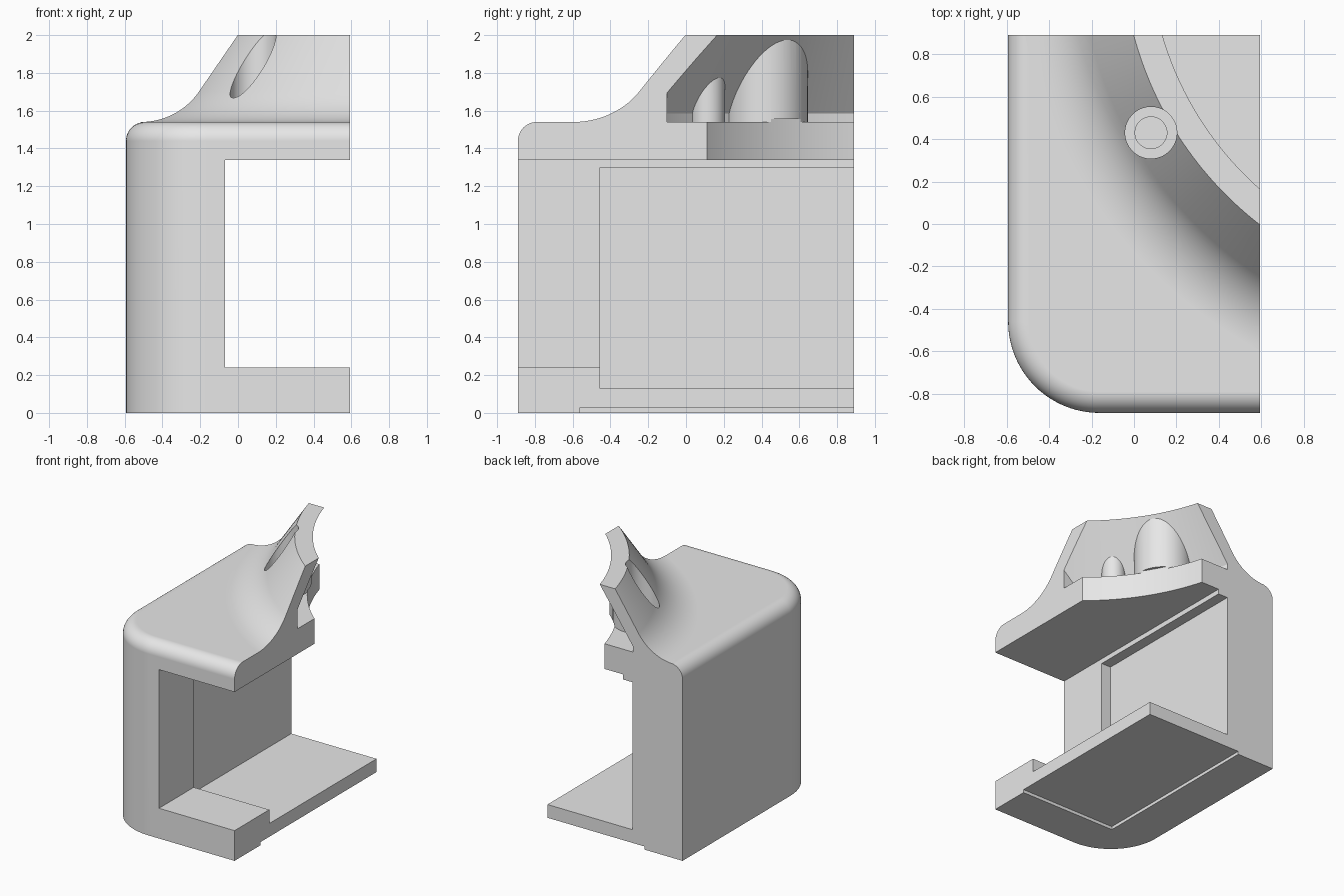
import bpy, bmesh, math

cube = bpy.data.objects.get("Cube")
if cube:
    bpy.data.objects.remove(cube, do_unlink=True)

AXIS = (1.617, 1.322)      # vertical axis of the round collar
HOLE = (0.08, 0.43)        # screw position

grey = bpy.data.materials.new("plain grey")
grey.use_nodes = True
grey.diffuse_color = (0.8, 0.8, 0.8, 1)
for node in grey.node_tree.nodes:
    if node.type == 'BSDF_PRINCIPLED':
        node.inputs["Base Color"].default_value = grey.diffuse_color


def finish(name, bm):
    bmesh.ops.recalc_face_normals(bm, faces=bm.faces)
    mesh = bpy.data.meshes.new(name)
    bm.to_mesh(mesh)
    bm.free()
    obj = bpy.data.objects.new(name, mesh)
    bpy.context.collection.objects.link(obj)
    mesh.materials.append(grey)
    return obj


def loft(name, rings):
    """Closed solid through matching rings of points."""
    bm = bmesh.new()
    loops = [[bm.verts.new(p) for p in ring] for ring in rings]
    n = len(loops[0])
    for a, b in zip(loops, loops[1:]):
        for i in range(n):
            j = (i + 1) % n
            bm.faces.new((a[i], a[j], b[j], b[i]))
    bm.faces.new(loops[0])
    bm.faces.new(loops[-1])
    return finish(name, bm)


def revolve(name, profile, centre, steps):
    """Solid of revolution from (radius, height) pairs."""
    turn = [2 * math.pi * i / steps for i in range(steps)]
    return loft(name, [[(centre[0] + r * math.cos(t), centre[1] + r * math.sin(t), z)
                        for t in turn] for r, z in profile])


def box(name, x, y, z):
    return loft(name, [[(x[0], y[0], h), (x[1], y[0], h),
                        (x[1], y[1], h), (x[0], y[1], h)] for h in z])


def boolean(target, tool, operation):
    mod = target.modifiers.new("cut", 'BOOLEAN')
    mod.operation = operation
    mod.solver = 'EXACT'
    mod.object = tool
    bpy.context.view_layer.objects.active = target
    bpy.ops.object.modifier_apply(modifier=mod.name)
    bpy.data.objects.remove(tool, do_unlink=True)


# Housing: rounded corner plan with a rounded top edge
def plan(inset, z):
    cx, cy, r = -0.163, -0.46, 0.43 - inset
    arc = [math.pi + math.pi / 2 * i / 24 for i in range(25)]
    return ([(cx + r * math.cos(t), cy + r * math.sin(t), z) for t in arc]
            + [(1, cy - r, z), (1, 1.2, z), (cx - r, 1.2, z)])


rings = [plan(0, 0)]
for i in range(11):
    t = math.pi / 2 * i / 10
    rings.append(plan(0.1 - 0.1 * math.cos(t), 1.44 + 0.1 * math.sin(t)))
housing = loft("clamp_housing", rings)

# Flared collar: concave fillet running into a cone
slope = math.atan2(1.5, 1)
fillet, start = 0.36, 2.174
profile = [(start, 1.5)]
for i in range(15):
    t = slope * i / 14
    profile.append((start - fillet * math.sin(t), 1.54 + fillet * (1 - math.cos(t))))
profile.append((1.675 - 0.1 / 1.5, 2.1))
boolean(housing, revolve("collar", profile, AXIS, 256), 'UNION')

# Cavity inside the collar, leaving two upright bosses on the wall
cavity = revolve("cavity", [(1.827, 1.54), (1.827, 1.585), (1.545, 2), (1.477, 2.1)],
                 AXIS, 256)
boolean(cavity, box("cavity_limit", (-1, 4), (-0.1, 4), (1, 3)), 'INTERSECT')
for centre, radius in ((HOLE, 0.215), ((0.297, 0.118), 0.088)):
    boolean(cavity, revolve("boss", [(radius, 1.4), (radius, 2.3)], centre, 64),
            'DIFFERENCE')
boolean(housing, cavity, 'DIFFERENCE')

# Round opening in the upper plate
boolean(housing, revolve("opening", [(1.585, 1.3), (1.585, 1.556)], AXIS, 256),
        'DIFFERENCE')

# Counterbored screw hole
boolean(housing, revolve("screw_hole", [(0.075, 1.45), (0.075, 1.6), (0.122, 1.6),
                                        (0.122, 2.3)], HOLE, 64), 'DIFFERENCE')

# Clamp slot, deeper rear pocket and underside recess
for name, x, y, z in (("slot", -0.07, -2, (0.24, 1.34)),
                      ("pocket", -0.155, -0.455, (0.13, 1.3)),
                      ("underside", -0.26, -0.565, (-1, 0.025))):
    boolean(housing, box(name, (x, 2), (y, 2), z), 'DIFFERENCE')

# Trim to the flat section planes
boolean(housing, box("trim", (-2, 0.593), (-2, 0.89), (-2, 2)), 'INTERSECT')

bpy.ops.object.select_all(action='DESELECT')
housing.select_set(True)
bpy.context.view_layer.objects.active = housing
bpy.ops.object.shade_smooth_by_angle(angle=math.radians(25))
weighted = housing.modifiers.new("weighted normals", 'WEIGHTED_NORMAL')
weighted.keep_sharp = True
